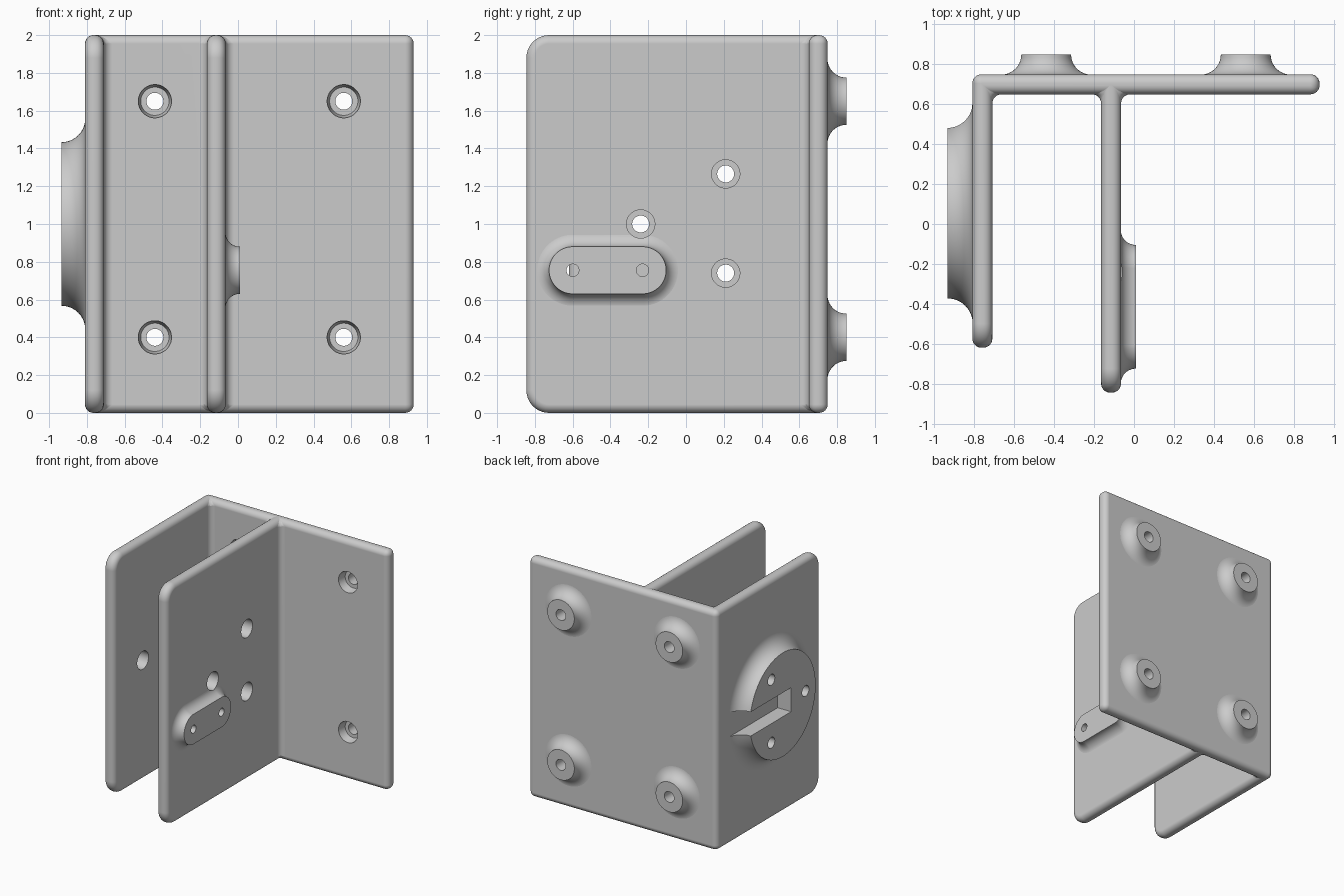
import bpy, bmesh, math
from mathutils import Matrix, Vector

if "Cube" in bpy.data.objects:
    bpy.data.objects.remove(bpy.data.objects["Cube"])

grey = bpy.data.materials.new("plain grey")
grey.use_nodes = True
grey.diffuse_color = (0.6, 0.6, 0.6, 1)
grey.node_tree.nodes["Principled BSDF"].inputs["Base Color"].default_value = grey.diffuse_color

RIGHT, LEFT, BACK = Vector((1, 0, 0)), Vector((-1, 0, 0)), Vector((0, 1, 0))
WALL_X, MID_X, BACK_Y = -0.81, -0.065, 0.75   # outer faces that carry the pads


def finish(name, bm):
    bmesh.ops.recalc_face_normals(bm, faces=bm.faces)
    mesh = bpy.data.meshes.new(name)
    bm.to_mesh(mesh)
    bm.free()
    obj = bpy.data.objects.new(name, mesh)
    bpy.context.collection.objects.link(obj)
    mesh.materials.append(grey)
    return obj


def add_lathe(bm, origin, axis, rings, half=0.0, count=48):
    """Stack (radius, height) rings along an axis; half stretches them into ovals."""
    u = Vector((1, 0, 0)) if axis == BACK else Vector((0, 1, 0))
    v = axis.cross(u)
    loops = []
    for radius, height in rings:
        loop = []
        for i in range(count):
            a = 2 * math.pi * (i + 0.5) / count
            shift = math.copysign(half, math.cos(a))
            point = u * (radius * math.cos(a) + shift) + v * radius * math.sin(a)
            loop.append(bm.verts.new(Vector(origin) + point + axis * height))
        loops.append(loop)
    for lower, upper in zip(loops, loops[1:]):
        for i in range(count):
            j = (i + 1) % count
            bm.faces.new((lower[i], lower[j], upper[j], upper[i]))
    bm.faces.new(loops[0])
    bm.faces.new(loops[-1])


def flared_pad(name, origin, axis, radius, height, half=0.0, count=48):
    """Flat-topped pad that sweeps into the wall with a concave fillet."""
    rings = [(radius + height, -0.01)]
    for i in range(11):
        t = math.radians(9 * i)
        rings.append((radius + height * (1 - math.sin(t)),
                      height * (1 - math.cos(t)) - 0.001 * math.cos(t)))
    bm = bmesh.new()
    add_lathe(bm, origin, axis, rings, half, count)
    return finish(name, bm)


# Bracket: back plate with two walls reaching forward
plan = [(WALL_X, -0.62), (-0.71, -0.62), (-0.71, 0.65), (-0.165, 0.65),
        (-0.165, -0.845), (MID_X, -0.845), (MID_X, 0.65), (0.93, 0.65),
        (0.93, BACK_Y), (WALL_X, BACK_Y)]
bm = bmesh.new()
base = bm.faces.new([bm.verts.new((x, y, 0)) for x, y in plan])
top = bmesh.ops.extrude_face_region(bm, geom=[base])["geom"]
bmesh.ops.translate(bm, vec=(0, 0, 2), verts=[g for g in top if isinstance(g, bmesh.types.BMVert)])
bmesh.ops.recalc_face_normals(bm, faces=bm.faces)
# Large round on the free corners of the walls, then a soft edge all over
corners = [e for e in bm.edges
           if all(v.co.y < 0 for v in e.verts) and abs(e.verts[0].co.z - e.verts[1].co.z) < 0.1]
bmesh.ops.bevel(bm, geom=corners, offset=0.12, segments=10, profile=0.5, affect='EDGES')
sharp = [e for e in bm.edges if e.calc_face_angle(0) > math.radians(30)]
bmesh.ops.bevel(bm, geom=sharp, offset=0.045, segments=6, profile=0.5,
                affect='EDGES', clamp_overlap=False)
parts = [finish("bracket_body", bm)]

# Pads on the outer faces
screws = [(x, z) for x in (-0.44, 0.56) for z in (0.4, 1.65)]
for i, (x, z) in enumerate(screws):
    parts.append(flared_pad(f"mounting_boss_{i + 1}", (x, BACK_Y, z), BACK, 0.125, 0.1))
round_pad = flared_pad("round_pad", (WALL_X, 0.06, 1), LEFT, 0.433, 0.125, count=96)
parts.append(round_pad)
parts.append(flared_pad("oval_pad", (MID_X, -0.415, 0.755), RIGHT, 0.125, 0.075, half=0.185))

# Drills: counterbored screws, holes through both walls, small oval pad holes
bm = bmesh.new()
for x, z in screws:
    add_lathe(bm, (x, 0.6, z), BACK,
              [(0.088, 0), (0.088, 0.06), (0.075, 0.12), (0.045, 0.12), (0.045, 0.4)], count=32)
for y, z in ((0.21, 1.265), (0.21, 0.74), (-0.24, 1.0)):
    add_lathe(bm, (0.1, y, z), LEFT,
              [(0.075, 0), (0.075, 0.91), (0.045, 0.91), (0.045, 1.2)], count=32)
for y in (-0.6, -0.23):
    add_lathe(bm, (0.1, y, 0.755), LEFT, [(0.033, 0), (0.033, 0.4)], count=24)
drills = finish("drill_cutter", bm)

# Slot running from the back edge to the middle of the round pad
bm = bmesh.new()
bmesh.ops.create_cube(bm, size=1, matrix=Matrix.Translation((-0.906, 0.375, 1.0))
                      @ Matrix.Diagonal((0.19, 0.85, 0.2, 1)))
slot = finish("slot_cutter", bm)

for obj in parts:
    for cutter in (drills, slot) if obj is round_pad else (drills,):
        cut = obj.modifiers.new("cut", 'BOOLEAN')
        cut.operation, cut.solver, cut.object = 'DIFFERENCE', 'EXACT', cutter
    bpy.context.view_layer.objects.active = obj
    bpy.ops.object.select_all(action='DESELECT')
    obj.select_set(True)
    for mod in list(obj.modifiers):
        bpy.ops.object.modifier_apply(modifier=mod.name)
    bpy.ops.object.shade_smooth_by_angle(angle=math.radians(30))
    soft = obj.modifiers.new("even shading", 'WEIGHTED_NORMAL')
    soft.keep_sharp = True

for cutter in (drills, slot):
    bpy.data.objects.remove(cutter)
